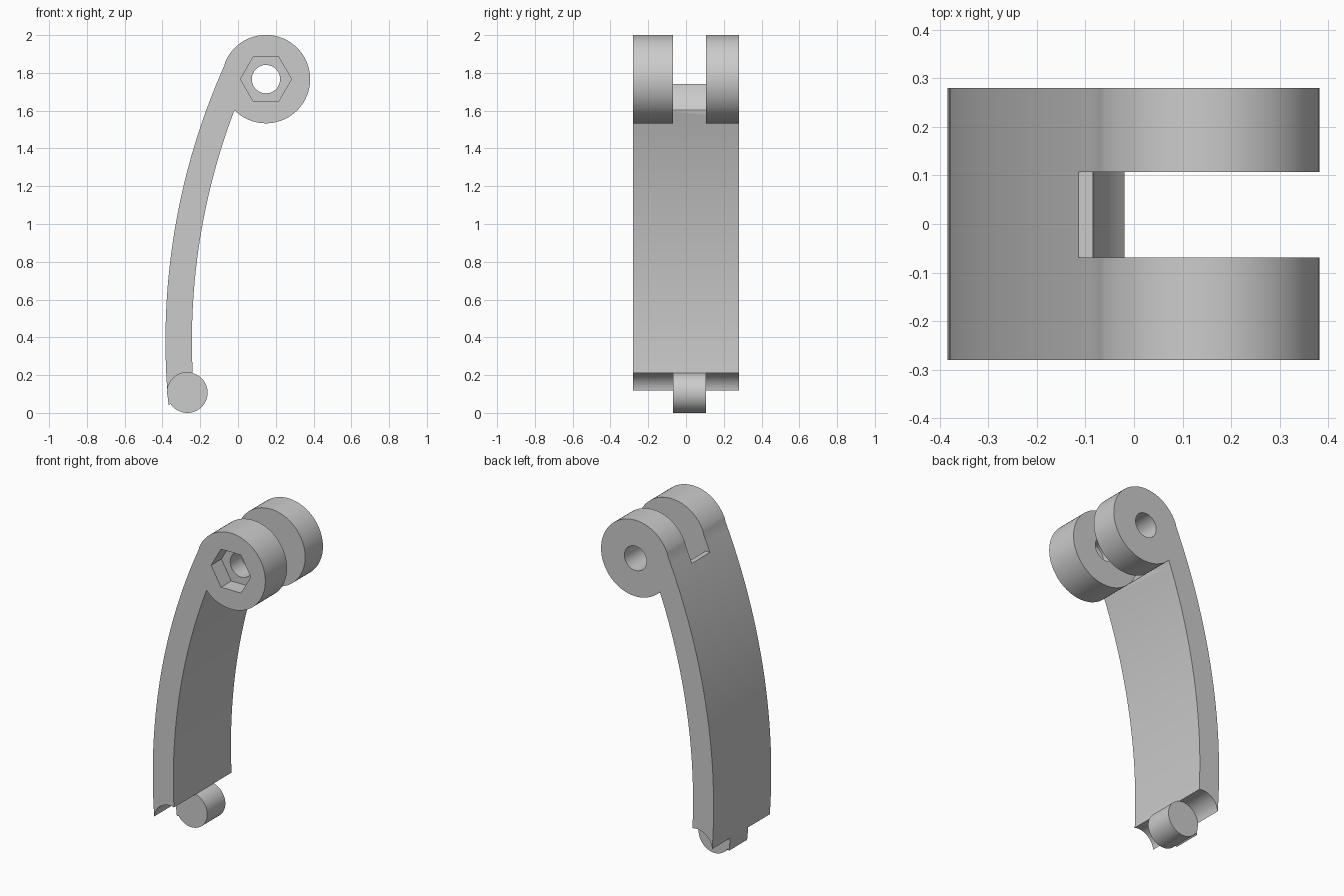
import bpy
import bmesh
from math import sin, cos, pi, sqrt, atan2

cube = bpy.data.objects.get("Cube")
if cube:
    bpy.data.objects.remove(cube, do_unlink=True)

grey = bpy.data.materials.new("plain_grey")
grey.use_nodes = True
colour = (0.6, 0.6, 0.6, 1)
grey.diffuse_color = colour
grey.node_tree.nodes["Principled BSDF"].inputs["Base Color"].default_value = colour

HUB, HUB_R = (0.148, 1.767), 0.234
PIN, PIN_R = (-0.268, 0.107), 0.107
GAP = (-0.069, 0.107)          # y range of the slot and of the pin
HALF = 0.28                    # half width of the lever
ARC_Z = 0.38                   # height of the arm's bend centre
BEND = (3.186, 3.57, 3.43)     # bend centre x, outer and inner radius


def arc(centre, r, a0, a1, n):
    return [(centre[0] + r * cos(a0 + (a1 - a0) * i / n),
             centre[1] + r * sin(a0 + (a1 - a0) * i / n)) for i in range(n + 1)]


def circle(centre, r, n):
    return arc(centre, r, 0, 2 * pi, n)[:-1]


def bend(r, z0, z1, n):
    zs = [z0 + (z1 - z0) * i / n for i in range(n + 1)]
    return [(BEND[0] - sqrt(r * r - (z - ARC_Z) ** 2), z) for z in zs]


def angle(p):
    return atan2(p[1] - HUB[1], p[0] - HUB[0])


def extrude(name, profile, y0, y1):
    """Prism along y from an x-z profile."""
    bm = bmesh.new()
    face = bm.faces.new([bm.verts.new((x, y0, z)) for x, z in profile])
    new = bmesh.ops.extrude_face_region(bm, geom=[face])["geom"]
    bmesh.ops.translate(bm, vec=(0, y1 - y0, 0),
                        verts=[v for v in new if isinstance(v, bmesh.types.BMVert)])
    bmesh.ops.recalc_face_normals(bm, faces=bm.faces)
    mesh = bpy.data.meshes.new(name)
    bm.to_mesh(mesh)
    bm.free()
    mesh.materials.append(grey)
    obj = bpy.data.objects.new(name, mesh)
    bpy.context.collection.objects.link(obj)
    return obj


def cut(obj, cutter):
    cutter.hide_render = True
    mod = obj.modifiers.new("cut", 'BOOLEAN')
    mod.operation, mod.solver, mod.object = 'DIFFERENCE', 'EXACT', cutter
    bpy.context.view_layer.update()
    graph = bpy.context.evaluated_depsgraph_get()
    mesh = bpy.data.meshes.new_from_object(obj.evaluated_get(graph))
    obj.modifiers.clear()
    obj.data = mesh
    bpy.data.objects.remove(cutter, do_unlink=True)


# Curved arm flowing into the round hub
outer = bend(BEND[1], 0.04, 1.84, 40)
inner = bend(BEND[2], 1.605, 0.1, 36)
hub = arc(HUB, HUB_R, pi - 0.39, angle(inner[0]), 72)
lever = extrude("lever_arm", outer + hub[:-1] + inner + [(-0.345, 0.055)], -HALF, HALF)

# Slot between the two hub ears, with a small ledge on the arm
ledge = (-0.085, 1.74)
seat = arc(HUB, HUB_R, angle(ledge) + 2 * pi, angle(inner[0]) + 2 * pi, 10)
slot = [(-0.4, 1.74)] + seat + [(0, 1.45), (0.6, 1.45), (0.6, 2.2), (-0.4, 2.2)]
cut(lever, extrude("slot_cutter", slot, *GAP))

# Concave notches either side of the pin
notch = arc(PIN, PIN_R, 0, pi, 32) + [(-0.5, 0.1), (-0.5, -0.1), (-0.161, -0.1)]
for y0, y1 in ((-0.5, GAP[0]), (GAP[1], 0.5)):
    cut(lever, extrude("notch_cutter", notch, y0, y1))

# Bolt hole and hexagonal nut pocket
cut(lever, extrude("hole_cutter", circle(HUB, 0.075, 48), -0.5, 0.5))
cut(lever, extrude("pocket_cutter", circle(HUB, 0.135, 6), -0.5, -0.18))

# Pin at the foot
pin = extrude("foot_pin", circle(PIN, PIN_R, 64), *GAP)

bpy.ops.object.select_all(action='DESELECT')
for obj in (lever, pin):
    obj.select_set(True)
    bpy.context.view_layer.objects.active = obj
bpy.ops.object.shade_smooth_by_angle(angle=pi / 6)
